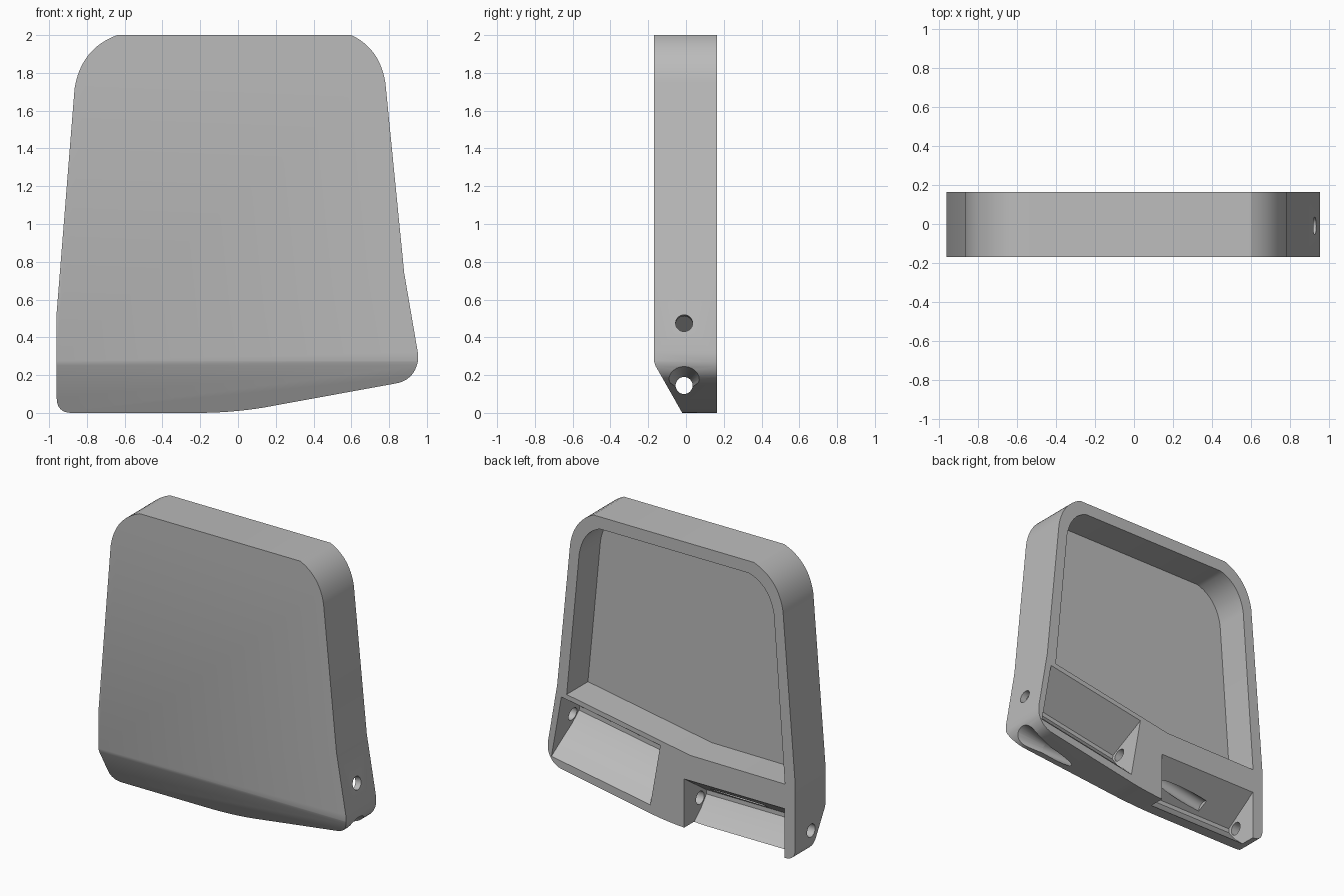
import bpy
import math
from mathutils import Matrix, Vector

if "Cube" in bpy.data.objects:
    bpy.data.objects.remove(bpy.data.objects["Cube"])

grey = bpy.data.materials.new("plain grey")
grey.use_nodes = True
grey.diffuse_color = (0.5, 0.5, 0.5, 1)
grey.node_tree.nodes["Principled BSDF"].inputs["Base Color"].default_value = grey.diffuse_color

FRONT, BACK = -0.17, 0.165


def curve(a, c, b, n=12):
    """Points of a rounded corner from a to b, pulled towards c."""
    a, c, b = Vector(a), Vector(c), Vector(b)
    return [tuple(a * (1 - t) ** 2 + c * 2 * t * (1 - t) + b * t * t)
            for t in (i / n for i in range(n + 1))]


def prism(name, points, place, lo, hi):
    """Extrude a 2D outline between lo and hi; place maps (u, v, w) to xyz."""
    n = len(points)
    verts = [place(u, v, w) for w in (lo, hi) for u, v in points]
    faces = [tuple(range(n)), tuple(range(n, 2 * n))]
    faces += [(i, (i + 1) % n, n + (i + 1) % n, n + i) for i in range(n)]
    mesh = bpy.data.meshes.new(name)
    mesh.from_pydata(verts, [], faces)
    obj = bpy.data.objects.new(name, mesh)
    bpy.context.collection.objects.link(obj)
    bpy.context.view_layer.objects.active = obj
    bpy.ops.object.select_all(action='DESELECT')
    obj.select_set(True)
    bpy.ops.object.mode_set(mode='EDIT')
    bpy.ops.mesh.select_all(action='SELECT')
    bpy.ops.mesh.normals_make_consistent(inside=False)
    bpy.ops.object.mode_set(mode='OBJECT')
    return obj


def along_y(u, v, w):
    return (u, w, v)


def along_x(u, v, w):
    return (w, u, v)


def bore(name, start, end, r1, r2):
    """Round cutter between two points."""
    start, end = Vector(start), Vector(end)
    axis = end - start
    bpy.ops.mesh.primitive_cone_add(vertices=32, radius1=r1, radius2=r2, depth=axis.length,
                                    location=(start + end) / 2,
                                    rotation=axis.to_track_quat('Z', 'Y').to_euler())
    obj = bpy.context.object
    obj.name = name
    return obj


# Housing body
outline = (curve((-0.96, 0.08), (-0.96, 0), (-0.88, 0), 8)
           + curve((-0.22, 0), (0, 0), (0.2, 0.04))
           + curve((0.83, 0.155), (0.93, 0.17), (0.952, 0.27), 8)
           + [(0.952, 0.32), (0.88, 0.74)]
           + curve((0.78, 1.75), (0.75, 1.93), (0.6, 2))
           + curve((-0.64, 2), (-0.83, 1.93), (-0.865, 1.72))
           + [(-0.96, 0.53)])
body = prism("housing", outline, along_y, FRONT, BACK)
body.data.materials.append(grey)

# Sloped lower front
slope = [(FRONT, 0.275), (-0.162, 0.25), (-0.02, 0), (-0.045, -0.05), (-0.3, -0.05), (-0.3, 0.275)]
cutters = [prism("front_slope_cutter", slope, along_x, -1.2, 1.2)]

# Large recess in the back
recess = ([(-0.88, 0.515), (-0.15, 0.52), (0.807, 0.69)]
          + curve((0.71, 1.70), (0.68, 1.87), (0.55, 1.915))
          + curve((-0.6, 1.915), (-0.76, 1.87), (-0.795, 1.68)))
cutters.append(prism("recess_cutter", recess, along_y, -0.07, 0.3))

# Two hinge channels with the same section, one tilted
section = [(0.3, 0.198), (BACK, 0.198), (-0.08, 0.03), (-0.08, 0), (-0.02, -0.075),
           (0.06, -0.145), (BACK, -0.244), (0.3, -0.244)]
tilt = math.radians(10)
for side, x, z, angle in (("left", 0.5, 0.4, tilt), ("right", -0.49, 0.145, 0)):
    channel = prism(side + "_channel_cutter", section, along_x, -0.388, 0.388)
    channel.data.transform(Matrix.Translation((x, 0, z)) @ Matrix.Rotation(-angle, 4, 'Y'))
    cutters.append(channel)

# Pin holes along the channels, and the flared exit under the left corner
rise = math.tan(tilt)
cutters += [
    bore("left_pin_cutter", (-0.6, -0.01, 0.4 - 1.1 * rise), (1.1, -0.01, 0.4 + 0.6 * rise), 0.045, 0.045),
    bore("right_pin_cutter", (-1.1, -0.01, 0.145), (1.1, -0.01, 0.145), 0.045, 0.045),
    bore("flare_cutter", (0.72, -0.01, 0.145), (0.98, -0.01, 0.145), 0.04, 0.11),
]

for cutter in cutters:
    mod = body.modifiers.new(cutter.name, 'BOOLEAN')
    mod.operation = 'DIFFERENCE'
    mod.solver = 'EXACT'
    mod.object = cutter
    cutter.hide_render = True

# Apply the cuts, then remove the cutters
bpy.ops.object.select_all(action='DESELECT')
body.select_set(True)
bpy.context.view_layer.objects.active = body
for mod in list(body.modifiers):
    bpy.ops.object.modifier_apply(modifier=mod.name)
for cutter in cutters:
    bpy.data.objects.remove(cutter)
bpy.ops.object.shade_smooth_by_angle(angle=math.radians(25))
